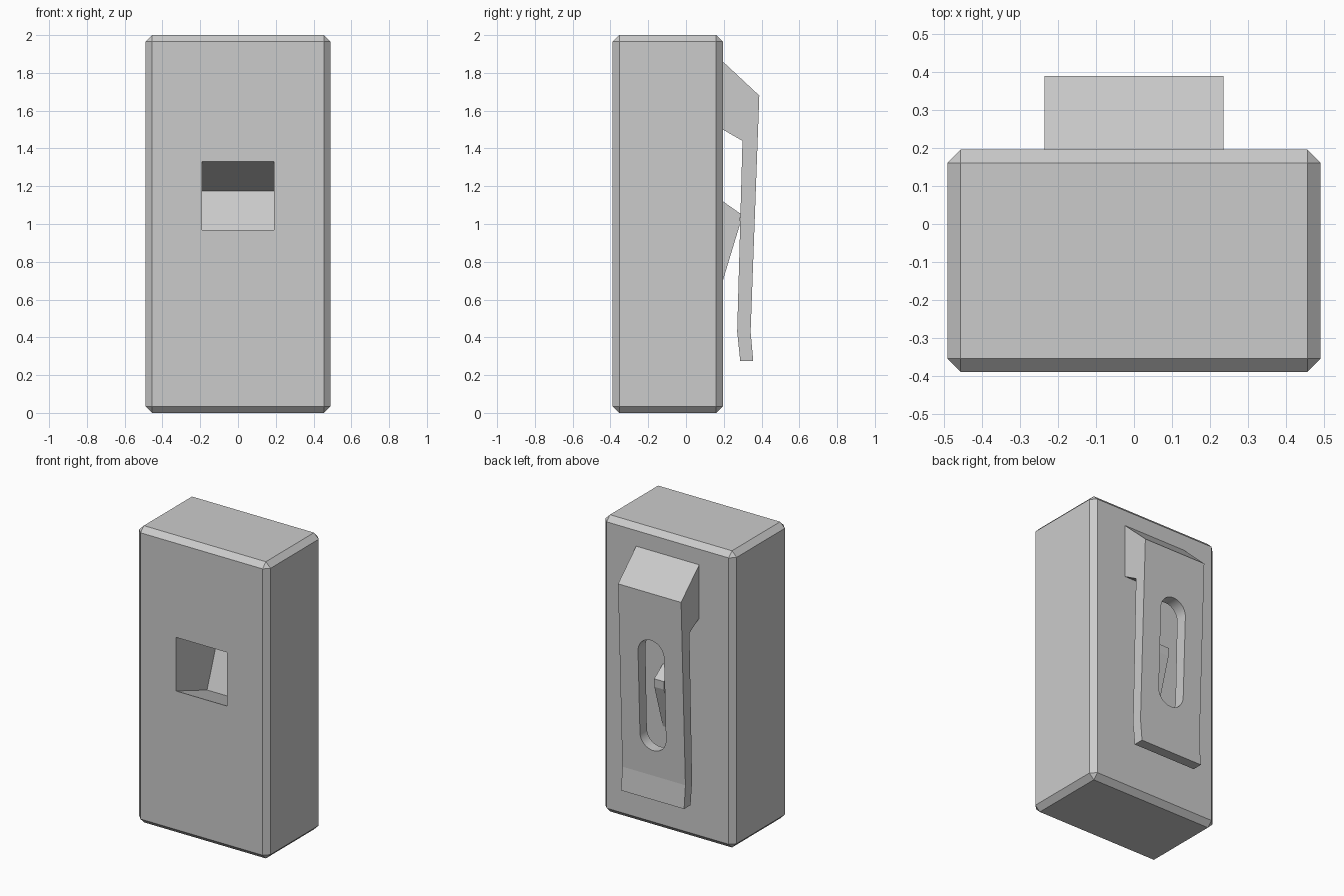
import bpy
import bmesh
from math import sin, cos, pi, radians
from mathutils import Vector

cube = bpy.data.objects.get("Cube")
if cube:
    bpy.data.objects.remove(cube, do_unlink=True)

grey = bpy.data.materials.new("plain grey")
grey.use_nodes = True
grey.diffuse_color = (0.6, 0.6, 0.6, 1)
grey.node_tree.nodes["Principled BSDF"].inputs["Base Color"].default_value = (0.6, 0.6, 0.6, 1)


def prism(name, points, sweep):
    """Extrude a flat outline of 3D points along the sweep vector."""
    bm = bmesh.new()
    face = bm.faces.new([bm.verts.new(p) for p in points])
    grown = bmesh.ops.extrude_face_region(bm, geom=[face])["geom"]
    moved = [v for v in grown if isinstance(v, bmesh.types.BMVert)]
    bmesh.ops.translate(bm, verts=moved, vec=Vector(sweep))
    bmesh.ops.recalc_face_normals(bm, faces=bm.faces)
    mesh = bpy.data.meshes.new(name)
    bm.to_mesh(mesh)
    bm.free()
    mesh.materials.append(grey)
    obj = bpy.data.objects.new(name, mesh)
    bpy.context.collection.objects.link(obj)
    return obj


def side_prism(name, profile, half_width):
    """Prism from a (y, z) side profile, centred on x = 0."""
    return prism(name, [(-half_width, y, z) for y, z in profile], (2 * half_width, 0, 0))


def apply(obj, modifier):
    bpy.context.view_layer.objects.active = obj
    bpy.ops.object.modifier_apply(modifier=modifier.name)


def cut(obj, cutter):
    mod = obj.modifiers.new("cut", 'BOOLEAN')
    mod.operation = 'DIFFERENCE'
    mod.solver = 'EXACT'
    mod.object = cutter
    apply(obj, mod)
    bpy.data.objects.remove(cutter, do_unlink=True)


# Chamfered case
FRONT, BACK = -0.388, 0.195
case = side_prism("case", [(FRONT, 0), (BACK, 0), (BACK, 2), (FRONT, 2)], 0.49)
bevel = case.modifiers.new("chamfer", 'BEVEL')
bevel.width = 0.035
bevel.segments = 1
apply(case, bevel)

# Tilted socket sloping down into the front
cut(case, side_prism("socket_cutter",
                     [(-0.5, 1.37), (-0.5, 1.01), (-0.058, 0.85), (0.06, 1.175)], 0.19))

# Spring clip on the back, with a kicked-out lower lip
clip = side_prism("belt_clip",
                  [(BACK, 1.86), (0.388, 1.68), (0.342, 0.43), (0.356, 0.275),
                   (0.287, 0.275), (0.271, 0.43), (0.299, 1.44), (BACK, 1.50)], 0.235)

# Rounded slot through the clip
RADIUS, STEPS = 0.097, 32
slot = []
for centre, start in ((1.26, 0), (0.70, pi)):
    for i in range(STEPS + 1):
        a = start + pi * i / STEPS
        slot.append((RADIUS * cos(a), 0.22, centre + RADIUS * sin(a)))
cut(clip, prism("slot_cutter", slot, (0, 0.3, 0)))

# Small wedge catch behind the clip
side_prism("catch_wedge", [(BACK, 1.12), (0.288, 1.055), (0.286, 1.0), (BACK, 0.70)], 0.036)

# Smooth slot ends only
bpy.ops.object.select_all(action='DESELECT')
clip.select_set(True)
bpy.context.view_layer.objects.active = clip
bpy.ops.object.shade_smooth_by_angle(angle=radians(6.3))
